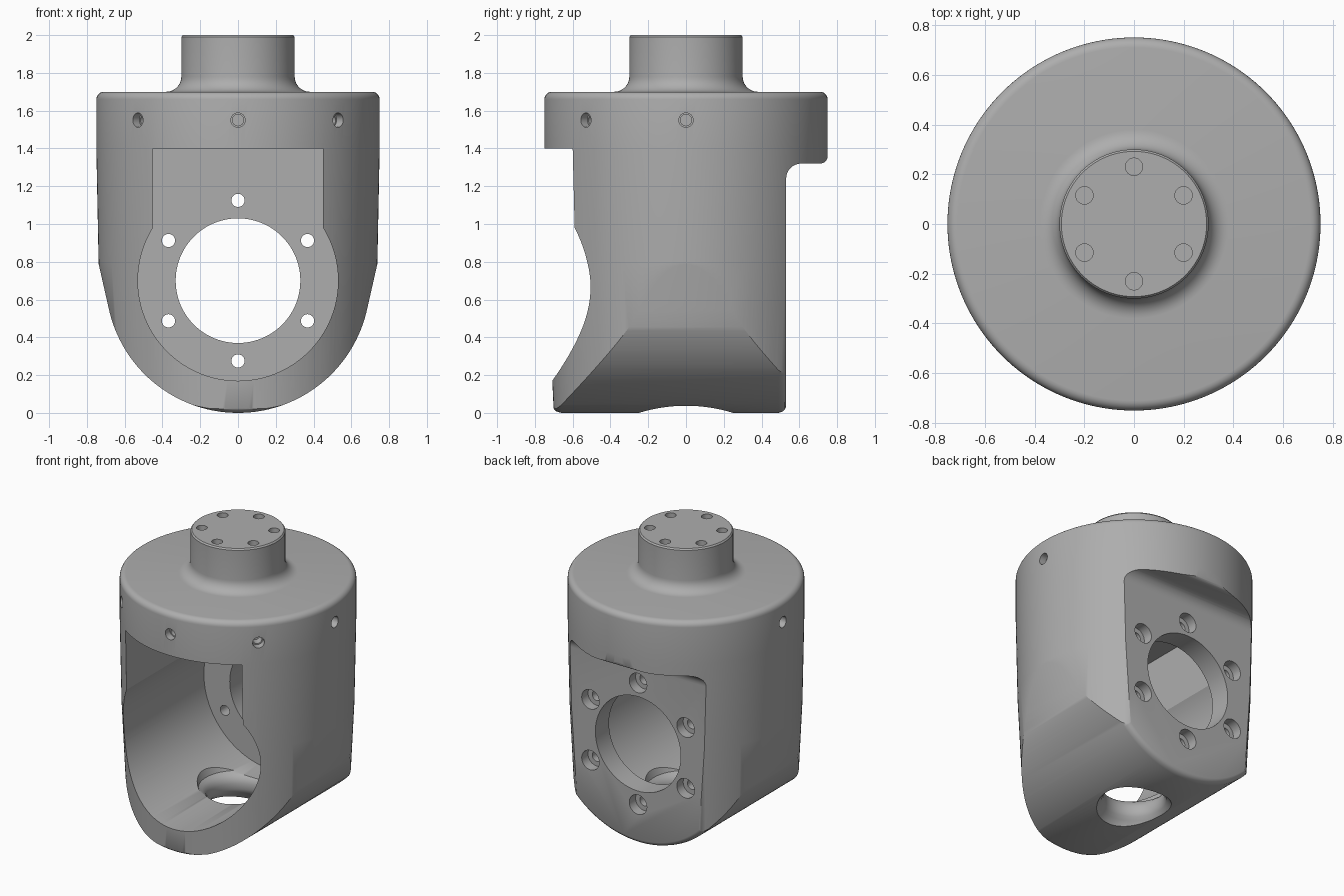
import bpy, bmesh
from math import sin, cos, pi, radians
from mathutils import Vector, Matrix

cube = bpy.data.objects.get("Cube")
if cube:
    bpy.data.objects.remove(cube)

grey = bpy.data.materials.new("machined_grey")
grey.use_nodes = True
colour = (0.42, 0.42, 0.42, 1)
grey.diffuse_color = colour
grey.node_tree.nodes["Principled BSDF"].inputs["Base Color"].default_value = colour


def arc(cx, cy, r, a0, a1, n):
    """Points on an arc, angles in degrees."""
    return [(cx + r * cos(radians(a0 + (a1 - a0) * i / n)),
             cy + r * sin(radians(a0 + (a1 - a0) * i / n))) for i in range(n + 1)]


def loft(name, rings):
    """Skin matching closed rings and cap both ends."""
    bm = bmesh.new()
    loops = [[bm.verts.new(p) for p in ring] for ring in rings]
    n = len(loops[0])
    for a, b in zip(loops, loops[1:]):
        for i in range(n):
            j = (i + 1) % n
            bm.faces.new((a[i], a[j], b[j], b[i]))
    bm.faces.new(loops[0])
    bm.faces.new(loops[-1])
    bmesh.ops.recalc_face_normals(bm, faces=bm.faces)
    mesh = bpy.data.meshes.new(name)
    bm.to_mesh(mesh)
    bm.free()
    mesh.materials.append(grey)
    ob = bpy.data.objects.new(name, mesh)
    bpy.context.collection.objects.link(ob)
    return ob


def lathe(name, profile, n, matrix=Matrix()):
    """Revolve (radius, height) points about the local z axis."""
    return loft(name, [[matrix @ Vector((r * cos(2 * pi * i / n), r * sin(2 * pi * i / n), z))
                        for i in range(n)] for r, z in profile])


def combine(target, tool, operation="DIFFERENCE"):
    tool.hide_render = True
    mod = target.modifiers.new("cut", "BOOLEAN")
    mod.operation, mod.solver, mod.object = operation, "EXACT", tool
    bpy.ops.object.select_all(action="DESELECT")
    bpy.context.view_layer.objects.active = target
    target.select_set(True)
    bpy.ops.object.modifier_apply(modifier=mod.name)
    bpy.data.objects.remove(tool)


# Turned body with rounded shoulder, filleted neck and chamfered top
body = lathe("wrist_housing",
             [(0.695, -0.1), (0.738, 0.8), (0.75, 1.4)]
             + arc(0.71, 1.66, 0.04, 0, 90, 6)
             + arc(0.38, 1.78, 0.08, 270, 180, 8)
             + [(0.30, 1.99), (0.292, 2.0)], 160)

# Rounded lower half: U-shaped section with softened front and back edges
half = arc(0, 0.7, 0.7, -90, -12.7, 40) + [(1.08, 2.3)]
u_shape = [(-x, z) for x, z in reversed(half[1:])] + half
soft = [(-1, 0.957), (-0.705, 0.957), (-0.697, 0.975), (-0.685, 0.99), (-0.66, 1),
        (0.49, 1), (0.512, 0.99), (0.523, 0.975), (0.53, 0.955), (1, 0.955)]
combine(body, loft("lower_form", [[(x * s, y, 0.7 + (z - 0.7) * s) for x, z in u_shape]
                                  for y, s in soft]), "INTERSECT")

# Flat back pad below a filleted overhang
pad = ([(1, -0.3), (0.53, -0.3)] + arc(0.61, 1.24, 0.08, 180, 90, 8)
       + arc(0.71, 1.36, 0.04, -90, 0, 5) + [(1, 1.36)])
combine(body, loft("back_pad_cutter", [[(x, y, z) for y, z in pad] for x in (-1, 1)]))

# Keyhole cavity open at the front
keyhole = arc(0, 0.7, 0.53, 148.1, 391.9, 100) + [(0.45, 1.4), (-0.45, 1.4)]
combine(body, loft("cavity_cutter", [[(x, y, z) for x, z in keyhole] for y in (-1, 0.38)]))

# Large bore and six counterbored bolt holes through the back wall
back = Matrix.Translation((0, 0, 0.7)) @ Matrix.Rotation(-pi / 2, 4, "X")
combine(body, lathe("bore_cutter", [(0.33, 0.3), (0.33, 0.7)], 96, back))
for k in range(6):
    a = radians(90 + 60 * k)
    spot = Matrix.Translation((0.425 * cos(a), 0, 0.425 * sin(a))) @ back
    combine(body, lathe("bolt_cutter", [(0.035, 0.3), (0.035, 0.46), (0.068, 0.46),
                                        (0.068, 0.7)], 32, spot))

# Flared drain hole in the floor
combine(body, lathe("drain_cutter",
                    [(0.29, -0.1), (0.245, 0.01), (0.225, 0.04), (0.205, 0.06), (0.195, 0.09),
                     (0.195, 0.13), (0.205, 0.16), (0.225, 0.18), (0.25, 0.195), (0.29, 0.3)], 64))

# Set screw holes round the front half of the rim
for k in range(5):
    side = (Matrix.Rotation(pi + k * pi / 4, 4, "Z") @ Matrix.Translation((0, 0, 1.55))
            @ Matrix.Rotation(pi / 2, 4, "Y"))
    combine(body, lathe("screw_cutter", [(0.03, 0.64), (0.03, 0.70), (0.038, 0.70),
                                         (0.038, 0.85)], 32, side))

# Six blind holes in the neck flange
for k in range(6):
    a = radians(90 + 60 * k)
    combine(body, lathe("flange_cutter", [(0.035, 1.94), (0.035, 2.1)], 32,
                        Matrix.Translation((0.23 * cos(a), 0.23 * sin(a), 0))))

bpy.context.view_layer.objects.active = body
body.select_set(True)
bpy.ops.object.shade_smooth_by_angle(angle=radians(30))
